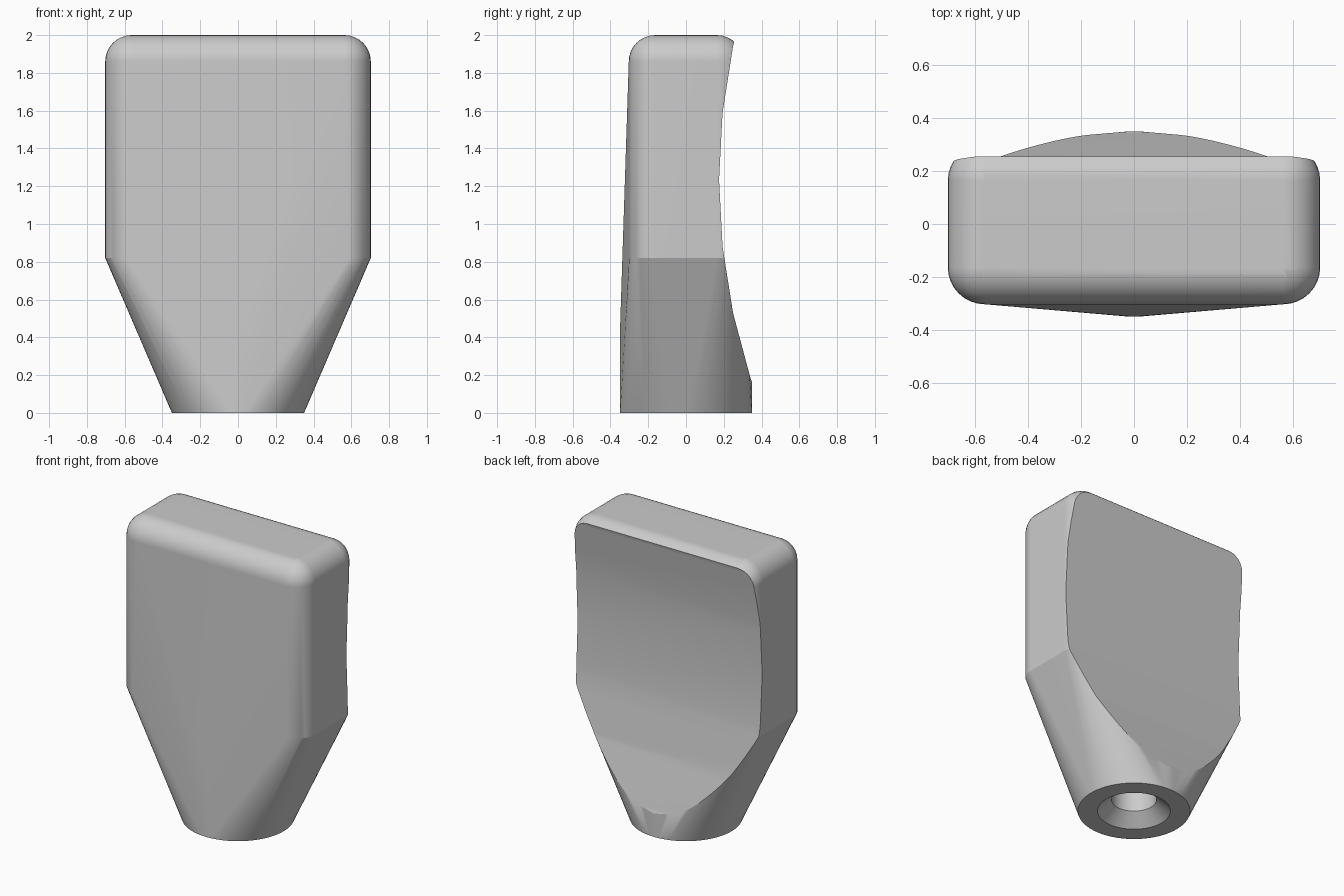
import bpy, bmesh
from math import pi, sin, cos
from mathutils import Vector

cube = bpy.data.objects.get("Cube")
if cube:
    bpy.data.objects.remove(cube)

W, D, H = 0.703, 0.303, 2.0      # half width, half depth, height
R = 0.14                         # edge rounding
SHOULDER = 0.82                  # where the taper starts
BASE_R = 0.35
STEPS = 8

grey = bpy.data.materials.new("satin_grey")
grey.use_nodes = True
colour = (0.6, 0.6, 0.6, 1)
grey.diffuse_color = colour
grey.node_tree.nodes["Principled BSDF"].inputs["Base Color"].default_value = colour


def make_object(name, bm):
    mesh = bpy.data.meshes.new(name)
    bm.to_mesh(mesh)
    bm.free()
    mesh.materials.append(grey)
    obj = bpy.data.objects.new(name, mesh)
    bpy.context.collection.objects.link(obj)
    return obj


# Knob body: hull of a round foot, a rounded shoulder and a rounded top
points = []
arc = [pi / 2 * i / STEPS for i in range(STEPS + 1)]
for sx in (-1, 1):
    for sy in (-1, 1):
        for a in arc:
            dx, dy = R * cos(a), R * sin(a)
            points.append((sx * (W - R + dx), sy * (D - R + dy), SHOULDER))
            for b in arc:
                points.append((sx * (W - R + dx * cos(b)),
                               sy * (D - R + dy * cos(b)),
                               H - R + R * sin(b)))
for i in range(64):
    a = 2 * pi * i / 64
    points.append((BASE_R * cos(a), BASE_R * sin(a), 0))
# Keel point at front and back, above the foot
points += [(0, -BASE_R, 0.42), (0, BASE_R, 0.42)]

bm = bmesh.new()
for p in points:
    bm.verts.new(p)
bmesh.ops.remove_doubles(bm, verts=bm.verts, dist=0.0005)
hull = bmesh.ops.convex_hull(bm, input=bm.verts)
loose = [v for v in bm.verts if not v.link_faces]
bmesh.ops.delete(bm, geom=loose, context='VERTS')
bmesh.ops.dissolve_limit(bm, angle_limit=0.01, verts=bm.verts, edges=bm.edges)
bmesh.ops.recalc_face_normals(bm, faces=bm.faces)
body = make_object("knob_body", bm)

# Large cylinder that scoops the thumb rest out of the back
bpy.ops.mesh.primitive_cylinder_add(vertices=60, radius=3.4, depth=3,
                                    location=(0, 3.575, 1.235), rotation=(0, pi / 2, 0))
scoop = bpy.context.object
scoop.name = "thumb_scoop_cutter"
scoop.data.materials.append(grey)

# Countersunk shaft hole, turned from a profile
profile = [(0, -0.05), (0.282, -0.05), (0.14, 0.08), (0.14, 0.5), (0, 0.5)]
bm = bmesh.new()
verts = [bm.verts.new((r, 0, z)) for r, z in profile]
edges = [bm.edges.new(pair) for pair in zip(verts, verts[1:])]
bmesh.ops.spin(bm, geom=verts + edges, cent=(0, 0, 0), axis=(0, 0, 1),
               angle=2 * pi, steps=48)
bmesh.ops.remove_doubles(bm, verts=bm.verts, dist=0.0005)
bmesh.ops.recalc_face_normals(bm, faces=bm.faces)
hole = make_object("shaft_hole_cutter", bm)

# Cut the body, then discard the cutters
bpy.ops.object.select_all(action='DESELECT')
bpy.context.view_layer.objects.active = body
body.select_set(True)
for cutter in (scoop, hole):
    cutter.hide_render = True
    cut = body.modifiers.new(cutter.name, 'BOOLEAN')
    cut.operation = 'DIFFERENCE'
    cut.solver = 'EXACT'
    cut.object = cutter
    bpy.ops.object.modifier_apply(modifier=cut.name)
    bpy.data.objects.remove(cutter)

bpy.ops.object.shade_smooth_by_angle(angle=0.35)
weighted = body.modifiers.new("weighted_normals", 'WEIGHTED_NORMAL')
weighted.keep_sharp = True
